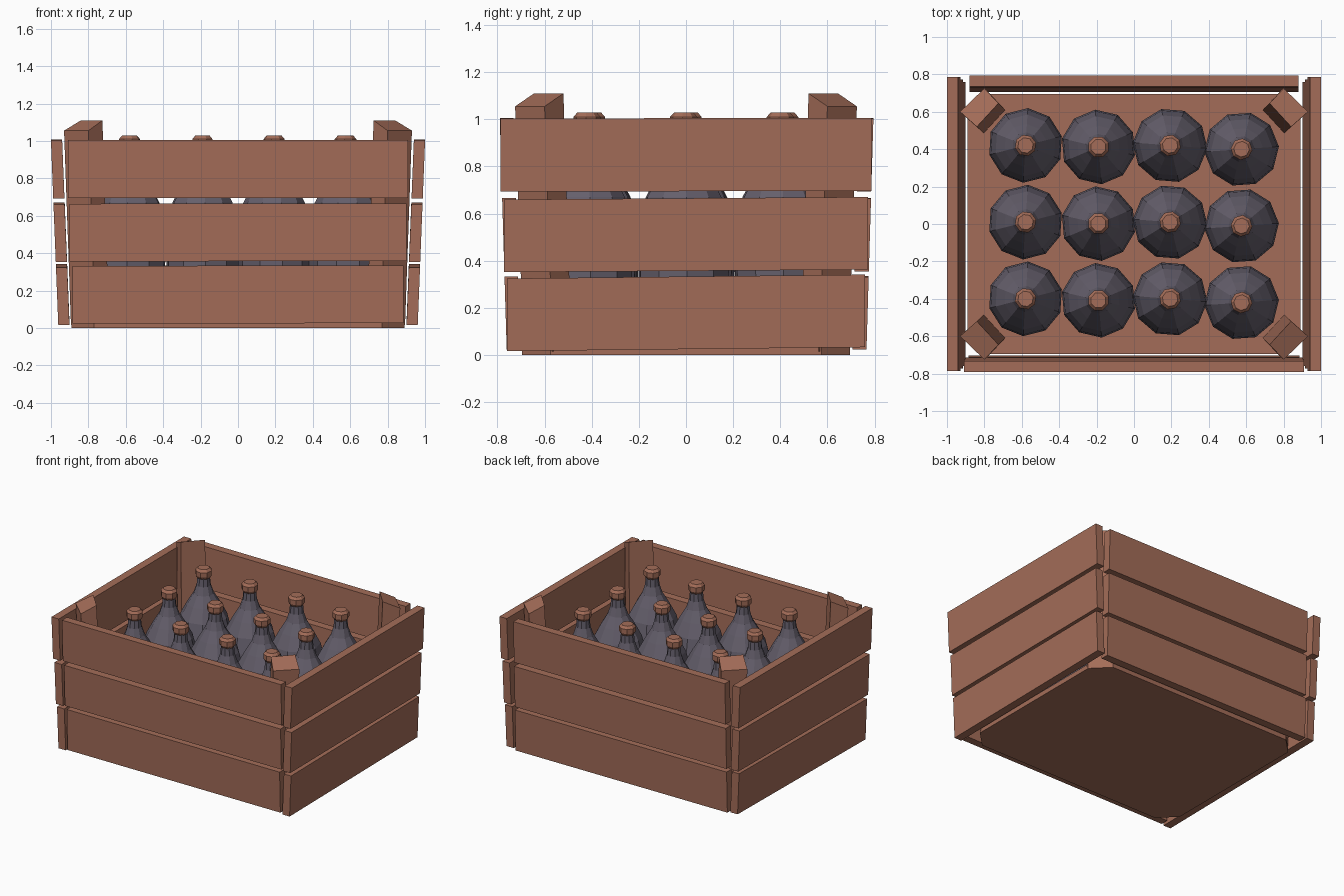
import bpy, math
from mathutils import Matrix, Vector

if "Cube" in bpy.data.objects:
    bpy.data.objects.remove(bpy.data.objects["Cube"])

def mat(name, c):
    m = bpy.data.materials.new(name)
    m.diffuse_color = (*c, 1)
    m.use_nodes = True
    m.node_tree.nodes["Principled BSDF"].inputs["Base Color"].default_value = m.diffuse_color
    return m

WOOD = mat("brown wood", (0.37, 0.152, 0.098))
GLASS = mat("dark grey glass", (0.13, 0.115, 0.15))

def make(name, verts, faces, material):
    me = bpy.data.meshes.new(name)
    me.from_pydata([tuple(v) for v in verts], [], faces)
    me.materials.append(material)
    ob = bpy.data.objects.new(name, me)
    bpy.context.collection.objects.link(ob)
    return ob

def loft(rings, flip=False):
    """Closed solid through rings of equal point count, bottom to top."""
    n = len(rings[0])
    verts = [p for r in rings for p in r]
    faces = [[k * n + i, k * n + (i + 1) % n, (k + 1) * n + (i + 1) % n, (k + 1) * n + i]
             for k in range(len(rings) - 1) for i in range(n)]
    faces += [list(range(n))[::-1], [(len(rings) - 1) * n + i for i in range(n)]]
    if flip:
        faces = [f[::-1] for f in faces]
    return verts, faces

# Plank in a local wall frame: runs along u, outward is d, leans outward with height
def plank(name, side, half, z0, z1, reach0, reach1, thick, tilt):
    """side = quarter turns; reach0/1 = outer distance at z 0 and z 1."""
    rot = Matrix.Rotation(side * math.pi / 2, 3, 'Z')
    def ring(z):
        out = reach0 + (reach1 - reach0) * z
        pts = [(-half, -out), (half, -out), (half, thick - out), (-half, thick - out)]
        return [rot @ Vector((x, y, z + tilt * x)) for x, y in pts]
    make(name, *loft([ring(z0), ring(z1)]), WOOD)

rows = [(0.025, 0.333), (0.357, 0.665), (0.695, 1.005)]
for i, (a, b) in enumerate(rows):
    plank(f"front_plank_{i}", 0, (0.885, 0.90, 0.91)[i], a, b, 0.76, 0.79, 0.058, 0.001)
    plank(f"back_plank_{i}", 2, 0.88, a, b, 0.765, 0.795, 0.06, 0.002)
    half = (0.76, 0.772, 0.787)[i]
    tilt = (0.011, 0.007, 0.002)[i]
    plank(f"right_plank_{i}", 1, half, a, b, 0.96, 1.0, 0.06, tilt)
    plank(f"left_plank_{i}", 3, half, a, b, 0.96, 1.0, 0.06, -tilt)

# Floor board with clipped corners
X, Y, C = 0.89, 0.695, 0.12
outline = [(-X + C, -Y), (X - C, -Y), (X, -Y + C), (X, Y - C),
           (X - C, Y), (-X + C, Y), (-X, Y - C), (-X, -Y + C)]
make("floor", *loft([[(x, y, z) for x, y in outline] for z in (0, 0.035)]), WOOD)

# Diagonal corner posts, leaning outward, with bevelled tops
top = [(0.93, 0.60, 1.055), (0.80, 0.725, 1.055), (0.725, 0.645, 1.11), (0.84, 0.52, 1.11)]
for sx in (-1, 1):
    for sy in (-1, 1):
        rings = [[((x - 0.037) * sx, (y - 0.035) * sy, 0.015) for x, y, z in top],
                 [(x * sx, y * sy, z) for x, y, z in top]]
        make("corner_post", *loft(rings, sx * sy < 0), WOOD)

# Bottles and caps
def turned(name, profile, sides, x, y, spin, material):
    rings = [[(x + r * math.cos(spin + 2 * math.pi * i / sides),
               y + r * math.sin(spin + 2 * math.pi * i / sides), z)
              for i in range(sides)] for r, z in profile]
    make(name, *loft(rings), material)

bottle = [(0.17, 0.035), (0.19, 0.07), (0.20, 0.46), (0.192, 0.56), (0.165, 0.67),
          (0.115, 0.765), (0.07, 0.84), (0.05, 0.90), (0.043, 0.975)]
cap = [(0.045, 0.955), (0.058, 0.975), (0.058, 1.01), (0.042, 1.028)]
for i, x in enumerate((-0.58, -0.19, 0.193, 0.575)):
    for j, y in enumerate((-0.40, 0.01, 0.42)):
        yy = y - 0.008 * (i % 2) - (0.012 if i == 3 else 0)
        spin = 0.25 + 0.15 * i
        turned("bottle", bottle, 10, x, yy, spin, GLASS)
        turned("bottle_cap", cap, 8, x, yy, spin, WOOD)
